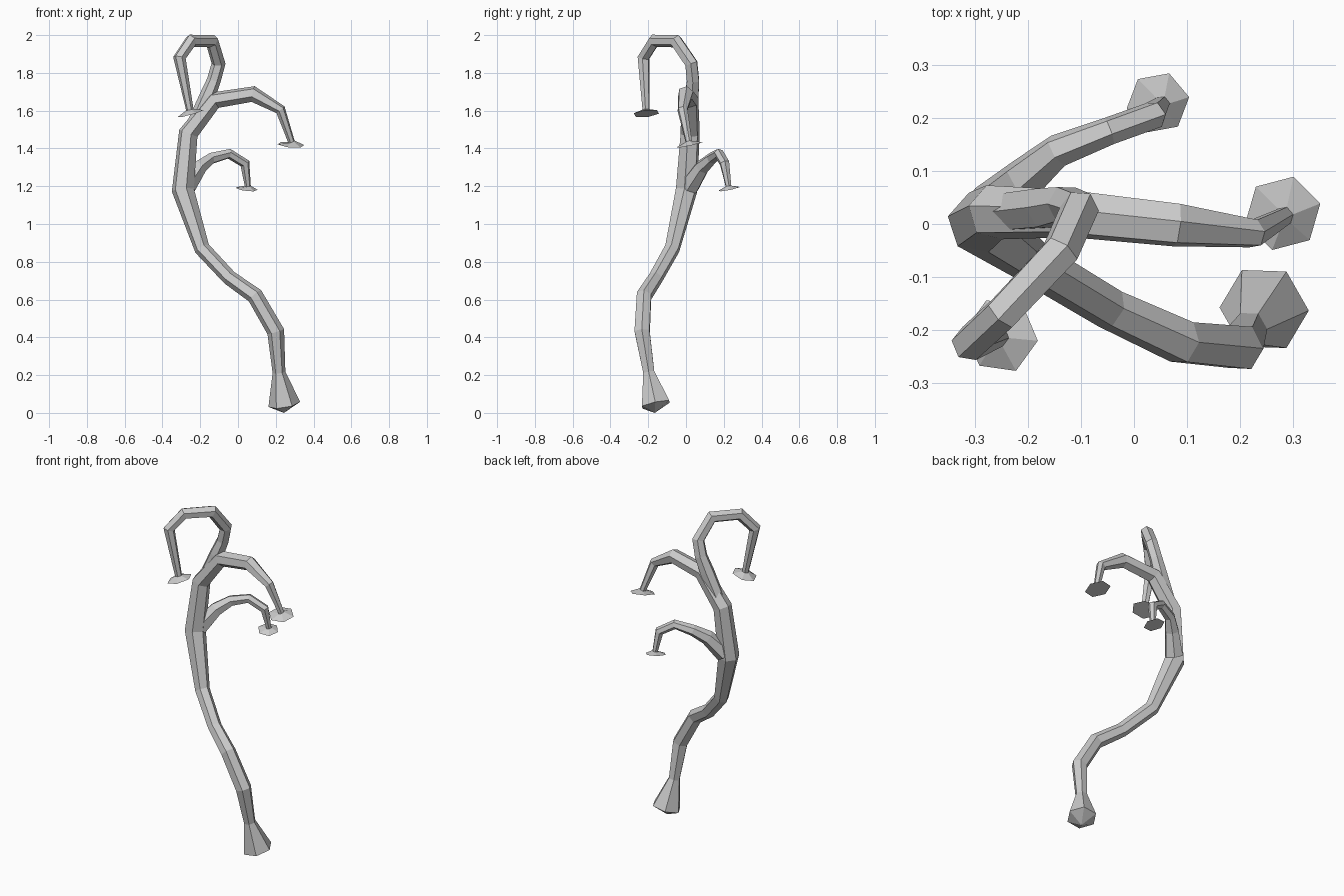
import bpy, bmesh
from math import cos, sin, pi
from mathutils import Vector

if "Cube" in bpy.data.objects:
    bpy.data.objects.remove(bpy.data.objects["Cube"])

SIDES = 6


def limb(name, path, end=None, apex=None):
    """Six-sided tapered tube along (x, y, z, radius) points.
    end = (x, y, z, radius, normal) adds a flared sucker disc; apex is a start cap point."""
    pts = [Vector(p[:3]) for p in path]
    radii = [p[3] for p in path]
    dirs = []
    for i in range(len(pts)):
        d = Vector()
        if i > 0:
            d += (pts[i] - pts[i - 1]).normalized()
        if i < len(pts) - 1:
            d += (pts[i + 1] - pts[i]).normalized()
        dirs.append(d.normalized())
    if end:
        pts.append(Vector(end[:3]))
        radii.append(end[3])
        dirs.append(-Vector(end[4]).normalized())

    bm = bmesh.new()
    rings = []
    u = Vector((1, 0, 0))
    u = (u - dirs[0] * u.dot(dirs[0])).normalized()
    for i, (p, r, d) in enumerate(zip(pts, radii, dirs)):
        if i:
            u = dirs[i - 1].rotation_difference(d) @ u
        v = d.cross(u)
        rings.append([bm.verts.new(p + r * (cos(2 * pi * k / SIDES) * u + sin(2 * pi * k / SIDES) * v))
                      for k in range(SIDES)])
    for a, b in zip(rings, rings[1:]):
        for k in range(SIDES):
            n = (k + 1) % SIDES
            bm.faces.new((a[k], a[n], b[n], b[k]))
    bm.faces.new(rings[-1])
    if apex:
        tip = bm.verts.new(apex)
        for k in range(SIDES):
            bm.faces.new((tip, rings[0][(k + 1) % SIDES], rings[0][k]))
    else:
        bm.faces.new(rings[0][::-1])
    bmesh.ops.recalc_face_normals(bm, faces=bm.faces)
    mesh = bpy.data.meshes.new(name)
    bm.to_mesh(mesh)
    bm.free()
    obj = bpy.data.objects.new(name, mesh)
    bpy.context.collection.objects.link(obj)
    return obj


# winding trunk with flared foot, running on into the right-hand branch
limb("trunk", [
    (0.245, -0.16, 0.045, 0.085), (0.217, -0.197, 0.215, 0.034), (0.20, -0.232, 0.43, 0.046),
    (0.09, -0.222, 0.62, 0.044), (-0.045, -0.16, 0.715, 0.040), (-0.19, -0.073, 0.87, 0.042),
    (-0.292, 0.003, 1.18, 0.060), (-0.263, 0.022, 1.48, 0.053), (-0.125, 0.02, 1.655, 0.047),
    (0.08, -0.002, 1.688, 0.043), (0.225, -0.018, 1.605, 0.028), (0.283, 0.015, 1.435, 0.018)],
    end=(0.28, 0.02, 1.42, 0.073, (0.08, -0.22, 1)), apex=(0.243, -0.165, 0.0))

# top branch, arching over and hanging down
limb("top_branch", [
    (-0.235, 0.022, 1.52, 0.040), (-0.165, 0.03, 1.67, 0.042), (-0.128, 0.037, 1.76, 0.037),
    (-0.103, 0.028, 1.85, 0.037), (-0.138, -0.052, 1.968, 0.037), (-0.248, -0.168, 1.97, 0.035),
    (-0.31, -0.225, 1.88, 0.034), (-0.255, -0.212, 1.605, 0.020)],
    end=(-0.25, -0.21, 1.585, 0.072, (-0.28, -0.1, 1)))

# small lower branch towards the back
limb("lower_branch", [
    (-0.275, 0.02, 1.20, 0.055), (-0.205, 0.085, 1.30, 0.042), (-0.143, 0.138, 1.347, 0.032),
    (-0.047, 0.175, 1.372, 0.027), (0.037, 0.205, 1.32, 0.027), (0.052, 0.225, 1.20, 0.016)],
    end=(0.045, 0.228, 1.186, 0.060, (0.12, -0.2, 1)))
